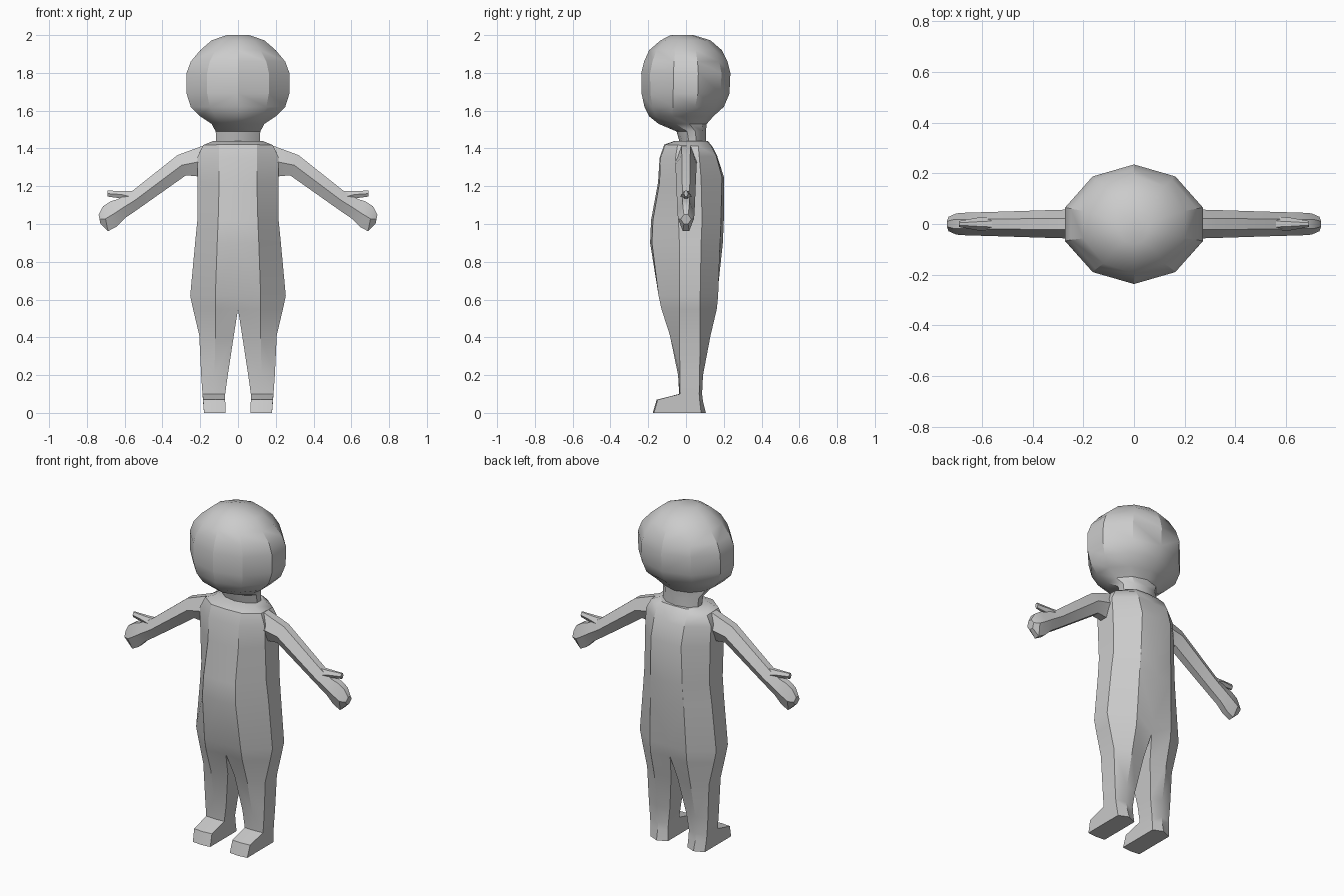
import bpy, bmesh
from math import radians
from mathutils import Matrix


def loft(name, rings, closed_from=0):
    """Skin one side through the rings, cap the ends and mirror across x = 0."""
    bm = bmesh.new()
    rows = [[bm.verts.new(p) for p in ring] for ring in rings]
    n = len(rows[0])
    for i, (a, b) in enumerate(zip(rows, rows[1:])):
        for k in range(n if i >= closed_from else n - 1):
            j = (k + 1) % n
            bm.faces.new((a[k], a[j], b[j], b[k]))
    bm.faces.new(rows[0])
    bm.faces.new(rows[-1][::-1])
    bmesh.ops.mirror(bm, geom=bm.verts[:] + bm.edges[:] + bm.faces[:],
                     matrix=Matrix.Identity(4), merge_dist=0.0005, axis='X')
    bmesh.ops.recalc_face_normals(bm, faces=bm.faces[:])
    mesh = bpy.data.meshes.new(name)
    bm.to_mesh(mesh)
    bm.free()
    ob = bpy.data.objects.new(name, mesh)
    bpy.context.collection.objects.link(ob)
    bpy.ops.object.select_all(action='DESELECT')
    ob.select_set(True)
    bpy.context.view_layer.objects.active = ob
    bpy.ops.object.shade_smooth_by_angle(angle=radians(30))
    return ob


def head_ring(z, w, yf, yb):
    """Half of a ten-sided ring."""
    c = (yf + yb) / 2
    f, b = yf - c, yb - c
    return [(0, yf, z), (0.6 * w, c + 0.8 * f, z), (w, c + 0.28 * f, z),
            (w, c + 0.28 * b, z), (0.6 * w, c + 0.8 * b, z), (0, yb, z)]


def body_ring(zf, zb, xin, xmid, xout, fin, fmid, sf, sb, bmid, bin_):
    """Inner, middle and outer points, front to back; z blends from zf to zb."""
    pts = [(xin, fin), (xmid, fmid), (xout, sf), (xout, sb), (xmid, bmid), (xin, bin_)]
    return [(x, y, zf + (zb - zf) * (y - fmid) / (bmid - fmid)) for x, y in pts]


def arm_ring(top, bottom, h, k=0.4):
    """Six-sided section between an upper and a lower outline point."""
    (xt, zt), (xb, zb) = top, bottom
    xm, zm = (xt + xb) / 2, (zt + zb) / 2
    return [(xt, -k * h, zt), (xt, k * h, zt), (xm, h, zm),
            (xb, k * h, zb), (xb, -k * h, zb), (xm, -h, zm)]


# Head and neck
loft("head_and_neck", [head_ring(*r) for r in [
    (2.00, 0.06, -0.08, 0.04), (1.972, 0.14, -0.135, 0.13),
    (1.92, 0.20, -0.195, 0.19), (1.86, 0.25, -0.222, 0.22),
    (1.80, 0.272, -0.237, 0.235), (1.69, 0.272, -0.235, 0.23),
    (1.62, 0.25, -0.22, 0.20), (1.57, 0.20, -0.195, 0.145),
    (1.53, 0.14, -0.145, 0.11), (1.49, 0.118, -0.05, 0.105),
    (1.42, 0.115, -0.03, 0.105)]], closed_from=99)

# Torso, legs and feet
loft("body", [body_ring(*r) for r in [
    (1.44, 1.44, 0, 0.08, 0.13, -0.06, -0.055, -0.03, 0.06, 0.11, 0.115),
    (1.42, 1.41, 0, 0.10, 0.185, -0.115, -0.11, -0.045, 0.065, 0.135, 0.14),
    (1.35, 1.36, 0, 0.10, 0.215, -0.14, -0.135, -0.055, 0.07, 0.16, 0.165),
    (1.22, 1.25, 0, 0.10, 0.215, -0.148, -0.14, -0.05, 0.08, 0.19, 0.20),
    (1.02, 1.02, 0, 0.105, 0.215, -0.185, -0.175, -0.04, 0.085, 0.185, 0.20),
    (0.90, 0.90, 0, 0.11, 0.227, -0.19, -0.18, -0.035, 0.08, 0.18, 0.195),
    (0.62, 0.62, 0, 0.12, 0.253, -0.14, -0.145, -0.035, 0.075, 0.17, 0.165),
    (0.55, 0.55, 0, 0.12, 0.238, -0.115, -0.13, -0.035, 0.075, 0.163, 0.15),
    (0.41, 0.41, 0.022, 0.12, 0.205, -0.065, -0.085, -0.035, 0.075, 0.13, 0.11),
    (0.20, 0.20, 0.054, 0.125, 0.195, -0.035, -0.042, -0.032, 0.072, 0.09, 0.075),
    (0.10, 0.10, 0.068, 0.125, 0.188, -0.033, -0.036, -0.032, 0.07, 0.085, 0.07),
    (0.07, 0.06, 0.068, 0.125, 0.185, -0.15, -0.155, -0.15, 0.073, 0.09, 0.073),
    (0.0, 0.0, 0.065, 0.122, 0.18, -0.17, -0.176, -0.17, 0.08, 0.105, 0.08)]],
    closed_from=7)

# Arms with mitten hands
loft("arms", [arm_ring(*r) for r in [
    ((0.17, 1.42), (0.19, 1.25), 0.058),
    ((0.32, 1.365), (0.275, 1.258), 0.056),
    ((0.566, 1.17), (0.53, 1.078), 0.048),
    ((0.635, 1.132), (0.60, 1.03), 0.046),
    ((0.675, 1.12), (0.645, 0.985), 0.045),
    ((0.715, 1.093), (0.688, 0.962), 0.042),
    ((0.738, 1.05), (0.728, 1.0), 0.028)]])

# Thumbs
loft("thumbs", [arm_ring(*r) for r in [
    ((0.55, 1.175), (0.57, 1.11), 0.03),
    ((0.60, 1.174), (0.635, 1.138), 0.025),
    ((0.69, 1.177), (0.69, 1.145), 0.012)]])
